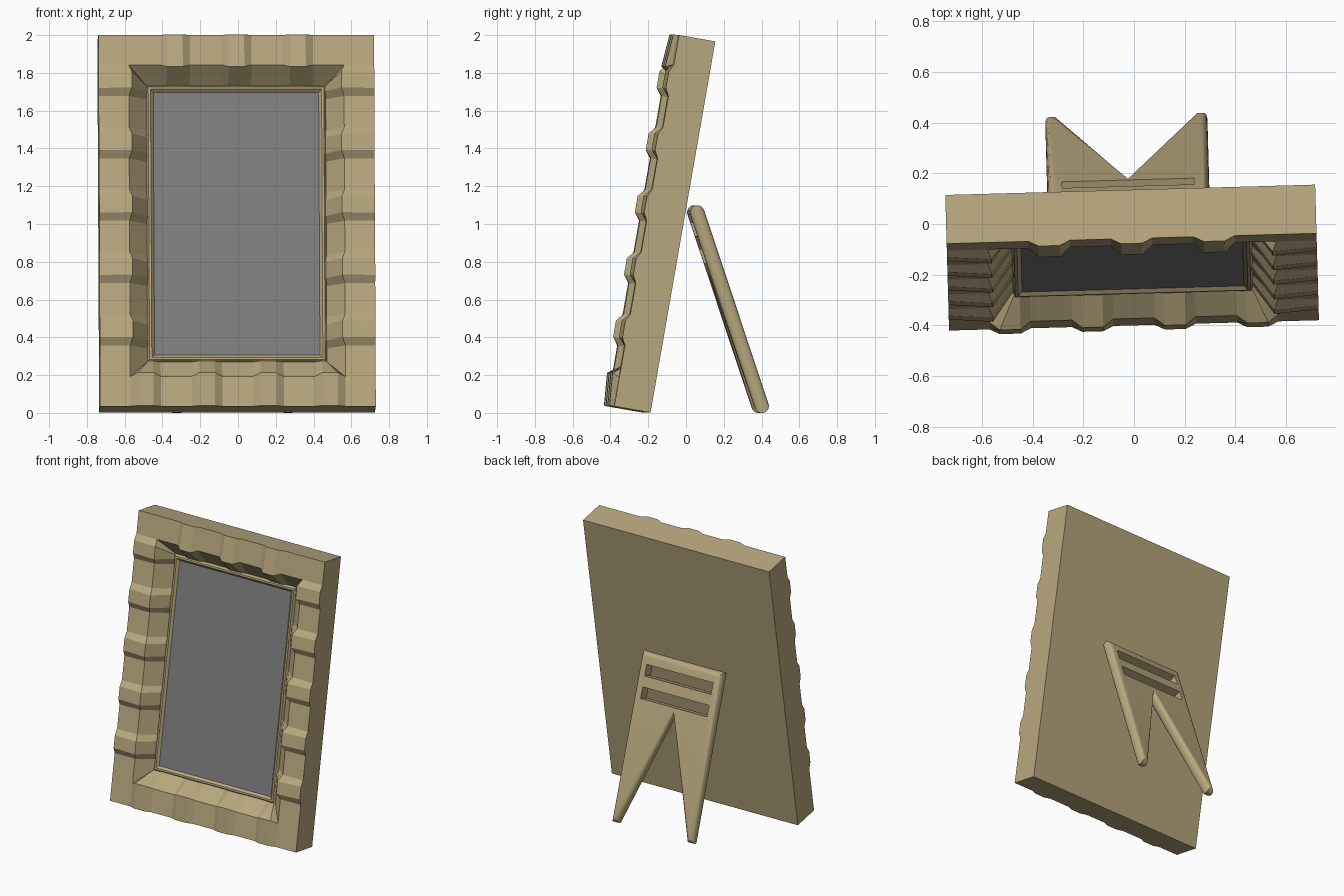
import bpy, bmesh, math
from mathutils import Matrix

cube = bpy.data.objects.get("Cube")
if cube:
    bpy.data.objects.remove(cube, do_unlink=True)

W, H, D = 0.73, 1.995, 0.195      # frame half width, height, depth
RAIL = 0.16                       # width of the flat outer rail
YAW = Matrix.Rotation(math.radians(1.6), 4, "Z")


def material(name, rgb):
    m = bpy.data.materials.new(name)
    m.use_nodes = True
    m.diffuse_color = (*rgb, 1)
    bsdf = next(n for n in m.node_tree.nodes if n.type == "BSDF_PRINCIPLED")
    bsdf.inputs["Base Color"].default_value = (*rgb, 1)
    return m


def add_object(name, bm, mat, matrix):
    bmesh.ops.recalc_face_normals(bm, faces=bm.faces)
    mesh = bpy.data.meshes.new(name)
    bm.to_mesh(mesh)
    bm.free()
    mesh.materials.append(mat)
    ob = bpy.data.objects.new(name, mesh)
    bpy.context.collection.objects.link(ob)
    ob.matrix_world = matrix
    return ob


def box(bm, lo, hi):
    size = [b - a for a, b in zip(lo, hi)]
    mid = [(a + b) / 2 for a, b in zip(lo, hi)]
    bmesh.ops.create_cube(bm, size=1,
                          matrix=Matrix.Translation(mid) @ Matrix.Diagonal((*size, 1)))


wood = material("pale wood", (0.48, 0.39, 0.21))
grey = material("grey picture", (0.21, 0.21, 0.21))

# Rail profiles as (inset from outer edge, depth behind front plane)
moulding = [(0.265, 0.08), (0.277, 0.08), (0.295, 0.10)]
plain = [(0, D), (0, 0), (RAIL, 0), (0.255, 0.10)] + moulding
raised = [(0, D), (0, -0.02), (RAIL + 0.015, -0.034), (0.258, 0.085)] + moulding


def add_rail(bm, length, count, first, place):
    """Sweep the profile along one mitred side; every other step is a raised block."""
    step = (length - 2 * RAIL) / count
    stations = [(0, plain), (RAIL, plain)]
    for i in range(first, count, 2):
        a = RAIL + i * step
        b = a + step
        stations += [(a, plain), (a + 0.04, raised), (b - 0.04, raised), (b, plain)]
    stations += [(length - RAIL, plain), (length, plain)]
    rows = []
    for s, profile in stations:
        rows.append([bm.verts.new(place(min(max(s, i), length - i), i, d))
                     for i, d in profile])
    for r0, r1 in zip(rows, rows[1:]):
        for k in range(len(plain) - 1):
            bm.faces.new((r0[k], r0[k + 1], r1[k + 1], r1[k]))


# Frame: four carved rails, closed behind
bm = bmesh.new()
add_rail(bm, 2 * W, 7, 0, lambda s, i, d: (s - W, d, i))
add_rail(bm, 2 * W, 7, 1, lambda s, i, d: (s - W, d, H - i))
add_rail(bm, H, 10, 1, lambda s, i, d: (W - i, d, s))
add_rail(bm, H, 10, 1, lambda s, i, d: (i - W, d, s))
bmesh.ops.remove_doubles(bm, verts=bm.verts, dist=0.0005)
bmesh.ops.holes_fill(bm, edges=[e for e in bm.edges if e.is_boundary], sides=0)
lean = (Matrix.Translation((0, -0.40, 0.035)) @ YAW
        @ Matrix.Rotation(math.radians(-9.9), 4, "X"))
add_object("frame", bm, wood, lean)

# Picture panel
inset = 0.292
bm = bmesh.new()
box(bm, (inset - W, 0.095, inset), (W - inset, 0.102, H - inset))
add_object("picture_panel", bm, grey, lean)

# Back stand: forked plate with rounded edges
# Outline as (x, z, inward direction x, inward direction z)
LEG = 1.155
half = [(0.32, 0, -1, -1), (0.32, -LEG, -0.6, 1), (0.27, -LEG, 0.6, 1)]
outline = half + [(0, -0.36, 0, 1.2)] + [(-x, z, -dx, dz) for x, z, dx, dz in half[::-1]]
R, STEPS = 0.038, 10
bm = bmesh.new()
layers = []
for k in range(STEPS + 1):
    a = math.pi * (k / STEPS - 0.5)
    e = R * (1 - math.cos(a))
    layers.append([bm.verts.new((x + dx * e, R * math.sin(a), z + dz * e))
                   for x, z, dx, dz in outline])
n = len(outline)
for l0, l1 in zip(layers, layers[1:]):
    for k in range(n):
        j = (k + 1) % n
        bm.faces.new((l0[k], l0[j], l1[j], l1[k]))
bm.faces.new(layers[0])
bm.faces.new(layers[-1])
prop = (Matrix.Translation((-0.02, 0.04, 1.097)) @ YAW
        @ Matrix.Rotation(math.radians(18.4), 4, "X"))
stand = add_object("back_stand", bm, wood, prop)

# Two slots cut through the stand
bm = bmesh.new()
for top in (0.08, 0.232):
    box(bm, (-0.26, -0.1, -top - 0.078), (0.26, 0.1, -top))
cutter = add_object("slot_cutter", bm, wood, prop)
cutter.hide_render = True
mod = stand.modifiers.new("slots", "BOOLEAN")
mod.operation = "DIFFERENCE"
mod.solver = "EXACT"
mod.object = cutter
bpy.context.view_layer.update()
for ob in bpy.context.selected_objects:
    ob.select_set(False)
stand.select_set(True)
bpy.context.view_layer.objects.active = stand
bpy.ops.object.modifier_apply(modifier=mod.name)
bpy.data.objects.remove(cutter, do_unlink=True)
bpy.ops.object.shade_smooth_by_angle(angle=math.radians(35))
